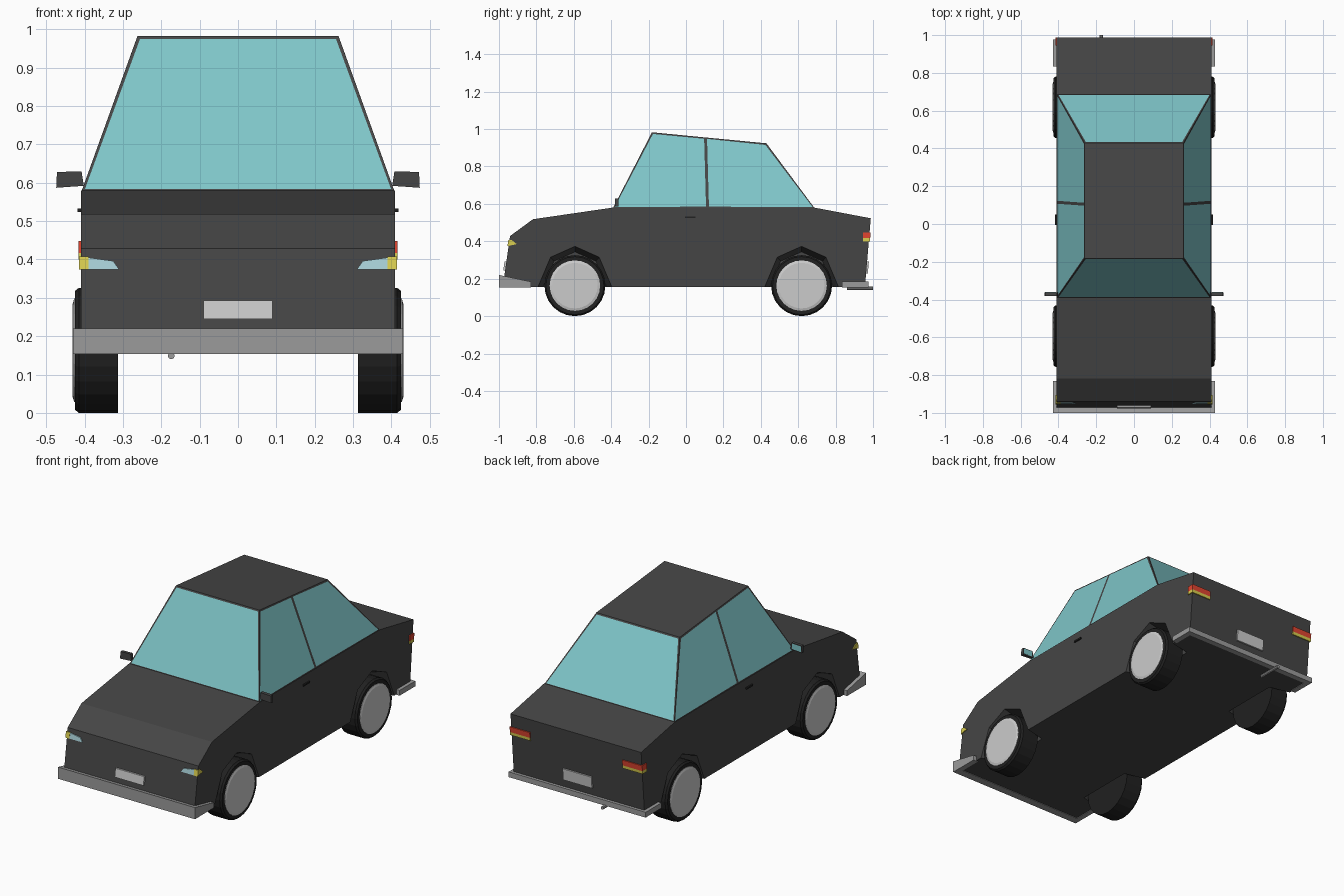
import bpy, bmesh, math
from mathutils import Vector

if "Cube" in bpy.data.objects:
    bpy.data.objects.remove(bpy.data.objects["Cube"])


def material(name, *rgb):
    m = bpy.data.materials.new(name)
    m.diffuse_color = (*rgb, 1)
    m.use_nodes = True
    m.node_tree.nodes["Principled BSDF"].inputs["Base Color"].default_value = m.diffuse_color
    return m


PAINT = material("paint", 0.06, 0.06, 0.06)
BLACK = material("black", 0.015, 0.015, 0.015)
GLASS = material("glass", 0.21, 0.56, 0.58)
CHROME = material("bumper_grey", 0.33, 0.33, 0.33)
SILVER = material("silver", 0.52, 0.52, 0.52)
RED = material("red", 0.75, 0.06, 0.03)
AMBER = material("amber", 0.7, 0.62, 0.08)
LAMP = material("lamp", 0.4, 0.65, 0.7)


def loft(name, rings, *mats, glass=None):
    """Skin a list of point rings and cap both ends."""
    bm = bmesh.new()
    loops = [[bm.verts.new(p) for p in ring] for ring in rings]
    n = len(loops[0])
    for a, b in zip(loops, loops[1:]):
        for i in range(n):
            j = (i + 1) % n
            bm.faces.new((a[i], a[j], b[j], b[i]))
    bm.faces.new(loops[0])
    bm.faces.new(loops[-1])
    bmesh.ops.recalc_face_normals(bm, faces=bm.faces)
    if glass:
        panes = [f for f in bm.faces if glass(f.normal)]
        bmesh.ops.inset_individual(bm, faces=panes, thickness=0.011)
        for f in panes:
            f.material_index = 1
    me = bpy.data.meshes.new(name)
    bm.to_mesh(me)
    bm.free()
    for m in mats:
        me.materials.append(m)
    ob = bpy.data.objects.new(name, me)
    bpy.context.collection.objects.link(ob)
    return ob


def along_x(name, profile, x0, x1, mat):
    """Side profile (y, z) extruded from x0 to x1."""
    return loft(name, [[(x, y, z) for y, z in profile] for x in (x0, x1)], mat)


def along_y(name, outline, surface, out, depth, mat):
    """Front outline (x, z) laid on a sloping end face given by surface(z)."""
    return loft(name, [[(x, surface(z) + d, z) for x, z in outline] for d in (out, depth)], mat)


def nose(z):
    return -0.941 - 0.038 * (0.428 - z) / 0.268


def tail(z):
    return 0.957 + 0.032 * (z - 0.16) / 0.36


# Lower body
body = along_x("body", [(nose(0.157), 0.157), (-0.941, 0.428), (-0.818, 0.518), (-0.393, 0.58),
                        (0.687, 0.58), (0.988, 0.523), (tail(0.157), 0.157)], -0.41, 0.41, PAINT)

# Cabin: front, middle pillar and rear sections, with inset windows
sections = [(-0.39, -0.182, 0.983), (0.115, 0.105, 0.955), (0.687, 0.43, 0.924)]
loft("cabin", [[(-0.408, yb, 0.578), (-0.262, yt, zt), (0.262, yt, zt), (0.408, yb, 0.578)]
               for yb, yt, zt in sections], PAINT, GLASS, glass=lambda n: abs(n.z) < 0.9)

# Wheels and wheel arches
ARCH = [(-0.225, -0.08), (-0.197, -0.006), (-0.13, 0.152), (0, 0.21),
        (0.13, 0.152), (0.197, -0.006), (0.225, -0.08)]


def disc(x, r, y):
    return [(x, y + r * math.cos(a), 0.163 + r * math.sin(a))
            for a in (math.tau * i / 24 for i in range(24))]


for s, side in ((-1, "left"), (1, "right")):
    for y, end in ((-0.594, "front"), (0.618, "rear")):
        tag = f"{end}_{side}"
        loft("tyre_" + tag, [disc(s * x, r, y) for x, r in
                             ((0.313, 0.163), (0.415, 0.163), (0.425, 0.155))], BLACK)
        loft("hubcap_" + tag, [disc(s * x, r, y) for x, r in
                               ((0.40, 0.135), (0.427, 0.135), (0.431, 0.122))], SILVER)
        cutter = loft("arch_cutter_" + tag,
                      [[(s * x, y + k * u, 0.163 + k * v) for u, v in ARCH]
                       for x, k in ((0.45, 1), (0.41, 1), (0.29, 0.86))], PAINT)
        cutter.hide_render = True
        cutter.hide_viewport = True
        mod = body.modifiers.new("arch_" + tag, "BOOLEAN")
        mod.operation = "DIFFERENCE"
        mod.solver = "EXACT"
        mod.object = cutter

    # Headlight and wrap-round indicator
    along_y("headlight_" + side, [(s * 0.39, 0.374), (s * 0.39, 0.405), (s * 0.325, 0.396),
                                  (s * 0.31, 0.374)], nose, -0.005, 0.02, LAMP)
    along_x("indicator_" + side, [(nose(0.374) - 0.006, 0.374), (-0.905, 0.385), (-0.93, 0.406),
                                  (nose(0.408) - 0.006, 0.408)], s * 0.39, s * 0.415, AMBER)

    # Tail lights
    for part, lo, hi, mat in (("tail_light_", 0.417, 0.448, RED), ("rear_indicator_", 0.4, 0.417, AMBER)):
        along_x(part + side, [(0.946, lo), (tail(lo) + 0.005, lo), (tail(hi) + 0.005, hi), (0.946, hi)],
                s * 0.29, s * 0.416, mat)

    # Door handle
    along_x("door_handle_" + side, [(-0.005, 0.524), (0.05, 0.524), (0.05, 0.533), (-0.005, 0.533)],
            s * 0.40, s * 0.418, BLACK)

    # Door mirror with its glass
    shape = [(s * 0.402, 0.592), (s * 0.474, 0.587), (s * 0.472, 0.628), (s * 0.408, 0.63)]
    along_y("mirror_" + side, shape, lambda z: -0.37, -0.01, 0.008, PAINT)
    pane = [(s * 0.412, 0.596), (s * 0.47, 0.592), (s * 0.468, 0.624), (s * 0.414, 0.626)]
    along_y("mirror_glass_" + side, pane, lambda z: -0.362, -0.002, 0.001, GLASS)


# Wrap-round bumpers
def bumper(name, y_tip, y_in, y_end, top):
    plan = [(-0.43, y_end), (-0.43, y_tip), (0.43, y_tip), (0.43, y_end),
            (0.40, y_end), (0.40, y_in), (-0.40, y_in), (-0.40, y_end)]
    loft(name, [[(x, y, 0.154) for x, y in plan], [(x, y, top(y)) for x, y in plan]], CHROME)


bumper("front_bumper", -1.0, -0.955, -0.83, lambda y: 0.22 - 0.21 * (y + 1))
bumper("rear_bumper", 0.976, 0.945, 0.835, lambda y: 0.184)

# Number plates (blank)
for name, face, out, lo, hi in (("front_plate", nose, -0.01, 0.245, 0.293),
                                ("rear_plate", tail, 0.009, 0.228, 0.293)):
    along_y(name, [(-0.09, lo), (0.09, lo), (0.09, hi), (-0.09, hi)], face, out, 0, SILVER)

# Exhaust pipe
loft("exhaust", [[(-0.174 + 0.009 * math.cos(a), y, 0.149 + 0.009 * math.sin(a))
                  for a in (math.tau * i / 8 for i in range(8))] for y in (0.86, 1.0)], CHROME)
